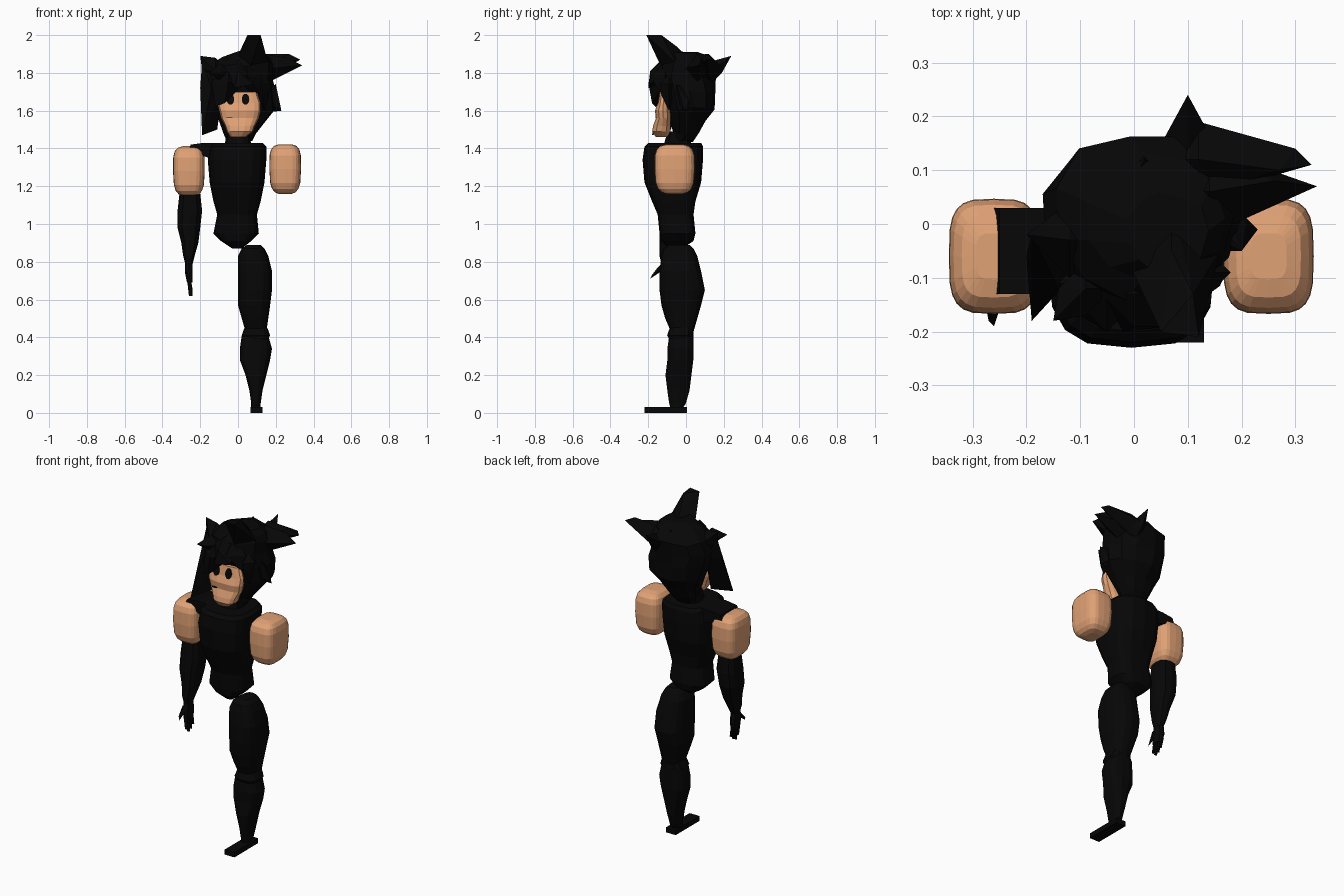
import bpy
import bmesh
import math
import random
from mathutils import Vector

random.seed(4)
UNIT = 0.01  # part dimensions below are written in hundredths

default_cube = bpy.data.objects.get("Cube")
if default_cube:
    bpy.data.objects.remove(default_cube, do_unlink=True)


def make_material(name, red, green, blue):
    material = bpy.data.materials.new(name)
    material.use_nodes = True
    colour = (red, green, blue, 1)
    material.diffuse_color = colour
    material.node_tree.nodes["Principled BSDF"].inputs["Base Color"].default_value = colour
    return material


black = make_material("matte black", 0.002, 0.002, 0.002)
skin = make_material("warm skin", 0.75, 0.36, 0.18)


def finish(name, mesh_builder, material):
    """Turn a bmesh into a flat shaded object with outward normals."""
    bmesh.ops.recalc_face_normals(mesh_builder, faces=mesh_builder.faces)
    mesh = bpy.data.meshes.new(name)
    mesh_builder.to_mesh(mesh)
    mesh_builder.free()
    mesh.materials.append(material)
    part = bpy.data.objects.new(name, mesh)
    bpy.context.collection.objects.link(part)


def rounded(value, squareness):
    return math.copysign(abs(value) ** (2 / squareness), value)


def loft(name, material, sections, sides=16, squareness=2.7, jitter=0):
    """Skin rounded sections given as (z, x low, x high, y low, y high)."""
    builder = bmesh.new()
    rings = []
    for z, left, right, front, back in sections:
        ring = []
        for step in range(sides):
            angle = math.tau * step / sides
            x = (left + right) / 2 + (right - left) / 2 * rounded(math.cos(angle), squareness)
            y = (front + back) / 2 + (back - front) / 2 * rounded(math.sin(angle), squareness)
            noise = Vector([random.uniform(-jitter, jitter) for axis in range(3)])
            ring.append(builder.verts.new((Vector((x, y, z)) + noise) * UNIT))
        rings.append(ring)
    for lower, upper in zip(rings, rings[1:]):
        for step in range(sides):
            following = (step + 1) % sides
            builder.faces.new((lower[step], lower[following], upper[following], upper[step]))
    builder.faces.new(rings[0])
    builder.faces.new(rings[-1])
    finish(name, builder, material)


def block(name, material, centre, half_size, squareness, taper, levels=9):
    """Soft rounded block, a little narrower towards its lower end."""
    x, y, z = centre
    width, depth, height = half_size
    sections = []
    for level in range(levels):
        angle = math.pi * ((level + 0.5) / levels - 0.5)
        spread = rounded(math.cos(angle), squareness) * (1 + taper * math.sin(angle))
        rise = rounded(math.sin(angle), squareness) * height
        sections.append((z + rise, x - width * spread, x + width * spread,
                         y - depth * spread, y + depth * spread))
    loft(name, material, sections, sides=24, squareness=squareness)


def hull(name, material, points):
    """Wrap a faceted solid tightly around a few points."""
    builder = bmesh.new()
    for point in points:
        builder.verts.new(Vector(point) * UNIT)
    result = bmesh.ops.convex_hull(builder, input=builder.verts)
    unused = [item for item in result["geom_interior"] if isinstance(item, bmesh.types.BMVert)]
    bmesh.ops.delete(builder, geom=unused, context="VERTS")
    finish(name, builder, material)


def box(name, material, low, high):
    hull(name, material, [(x, y, z) for x in (low[0], high[0])
                          for y in (low[1], high[1]) for z in (low[2], high[2])])


def tuft(name, root, radius, *tips):
    """Faceted clump: a diamond root drawn out to one or more tips."""
    points = [Vector(tip) for tip in tips]
    for axis in range(3):
        for direction in (-radius, radius):
            corner = Vector(root)
            corner[axis] += direction
            points.append(corner)
    hull(name, black, points)


# Torso and neck
loft("torso", black, [
    (87, -3, 2, -9, -2), (91, -9, 7, -13, 4), (95, -13, 11, -14, 5),
    (105, -11, 10, -15, 4), (112, -13, 12, -18, 5), (122, -15, 14, -22, 8),
    (134, -16, 15, -23, 9), (141, -15, 15, -22, 9), (143, -13, 13, -20, 8),
], squareness=3)
loft("neck", black, [(142, -7, 7, -12, 3), (149, -6, 6, -10, 3)], sides=10)
hull("shoulder_bridge", black, [
    (x, y, z) for x, z in ((-26, 139), (-25, 142), (-18, 143), (-12, 143), (-13, 134))
    for y in (-13, 3)
])

# Bare upper arms
block("left_upper_arm", skin, (25, -6, 129), (8.4, 10.7, 13.3), squareness=3.6, taper=0.06)
block("right_upper_arm", skin, (-26, -6, 128), (8.4, 10.7, 13.3), squareness=3.6, taper=0.06)

# Right forearm and hand
loft("right_forearm", black, [
    (79, -28, -24, -13, -7), (83, -29, -23, -14, -5), (90, -30, -21, -14, -2),
    (98, -32, -20, -14, 1), (107, -32, -19, -13, 2), (116, -31, -20, -12, 1),
], sides=12)
loft("right_palm", black, [
    (69, -27, -24, -14, -7), (74, -28, -24, -14, -6), (80, -28, -24, -13, -7),
], sides=8)
for order, (finger, length) in enumerate(
        (("index", 5), ("middle", 7), ("ring", 6), ("little", 4))):
    front = -14 + 2 * order
    loft(finger + "_finger", black, [
        (69 - length, -26, -24, front, front + 1.2),
        (71, -27, -25, front, front + 1.8),
    ], sides=6)
tuft("thumb", (-26, -13, 77), 2, (-27, -18, 73), (-26, -19, 71))

# Single standing leg
loft("thigh", black, [
    (43, 4, 15, -8, 4), (50, 2, 16, -11, 6), (57, 0, 17, -13, 8), (65, 0, 18, -14, 10),
    (75, 0, 18, -14, 8), (83, 0, 16, -13, 6), (87, 2, 14, -12, 4), (89, 5, 12, -9, 2),
])
loft("knee", black, [
    (39, 4, 16, -9, 3), (41, 2, 17, -10, 4), (44, 3, 16, -9, 4), (46, 4, 15, -8, 3),
], sides=12)
loft("calf", black, [
    (2, 7, 12, -8, -2), (5, 7, 12, -9, 0), (12, 6, 13, -10, 2), (20, 4, 15, -11, 3),
    (28, 1, 17, -10, 4), (34, 1, 18, -10, 4), (41, 2, 16, -9, 4),
], sides=14)
box("foot", black, (6.5, -22, 0), (13, 0.5, 3))

# Face with thin eye and mouth plates
loft("face", skin, [
    (146, -4, 4, -16, -9), (149, -6, 8, -18, -8), (152, -7, 9, -17.5, -8),
    (156, -9, 11, -16, -8), (160, -10, 12, -16.5, -8),
    (164, -11, 12, -15, -9), (170, -10, 10, -14, -9),
], sides=14)
for label, centre in (("left_eye", 4), ("right_eye", -4)):
    rim = []
    for step in range(10):
        angle = math.tau * step / 10
        lift = 3 * math.sin(angle)
        surface = lift / 6 - 14.8
        rim += [(centre + 2 * math.cos(angle), surface + depth, 166 + lift)
                for depth in (-0.4, 0.4)]
    hull(label, black, rim)
box("mouth", black, (-6, -16.4, 156), (-3, -15.6, 156.5))

# Hair: an irregular cap with clumps growing out of it
loft("hair_cap", black, [
    (144, -6, 7, -7, 4), (148, -8, 10, -7, 7), (154, -10, 15, -8, 11),
    (161, -13, 20, -9, 15), (170, -16, 20, -12, 16), (177, -17, 18, -14, 16),
    (184, -15, 18, -14, 17), (188, -9, 17, -11, 13), (191, -1, 14, -9, 6),
], sides=11, squareness=2.2, jitter=0.7)
tuft("hair_crown", (7, -5, 185), 9, (5, -20, 200), (12, -21, 200), (11, -13, 200))
tuft("hair_side_lower", (14, 6, 182), 8, (34, 7, 184), (26, 8, 188))
tuft("hair_side_upper", (12, 12, 183), 7, (33, 11, 187), (30, 14, 188), (27, 10, 190))
tuft("hair_back_spike", (10, 13, 180), 6, (10, 24, 189))
tuft("hair_back_peak", (1, 10, 184), 5, (2, 12, 190))
tuft("hair_corner", (-12, -3, 181), 7, (-20, -2, 189))
tuft("hair_long_lock", (-14, -6, 172), 6, (-19, -18, 147), (-11, -8, 150), (-19, -2, 186))
tuft("hair_ear_clump", (15, 1, 165), 6, (23, -1, 160), (20, -5, 174))
tuft("hair_temple", (13, -9, 174), 5, (13, -13, 168), (14, -9, 160))
tuft("hair_front", (0, -13, 181), 6, (-2, -20, 172), (8, -19, 174))
tuft("hair_fringe_inner", (-5, -11, 175), 9, (-12, -16, 162), (-7, -18, 164))
tuft("hair_fringe_outer", (5, -11, 178), 8, (12, -13, 169))
tuft("hair_brow", (-9, -12, 180), 5, (-15, -18, 180))
